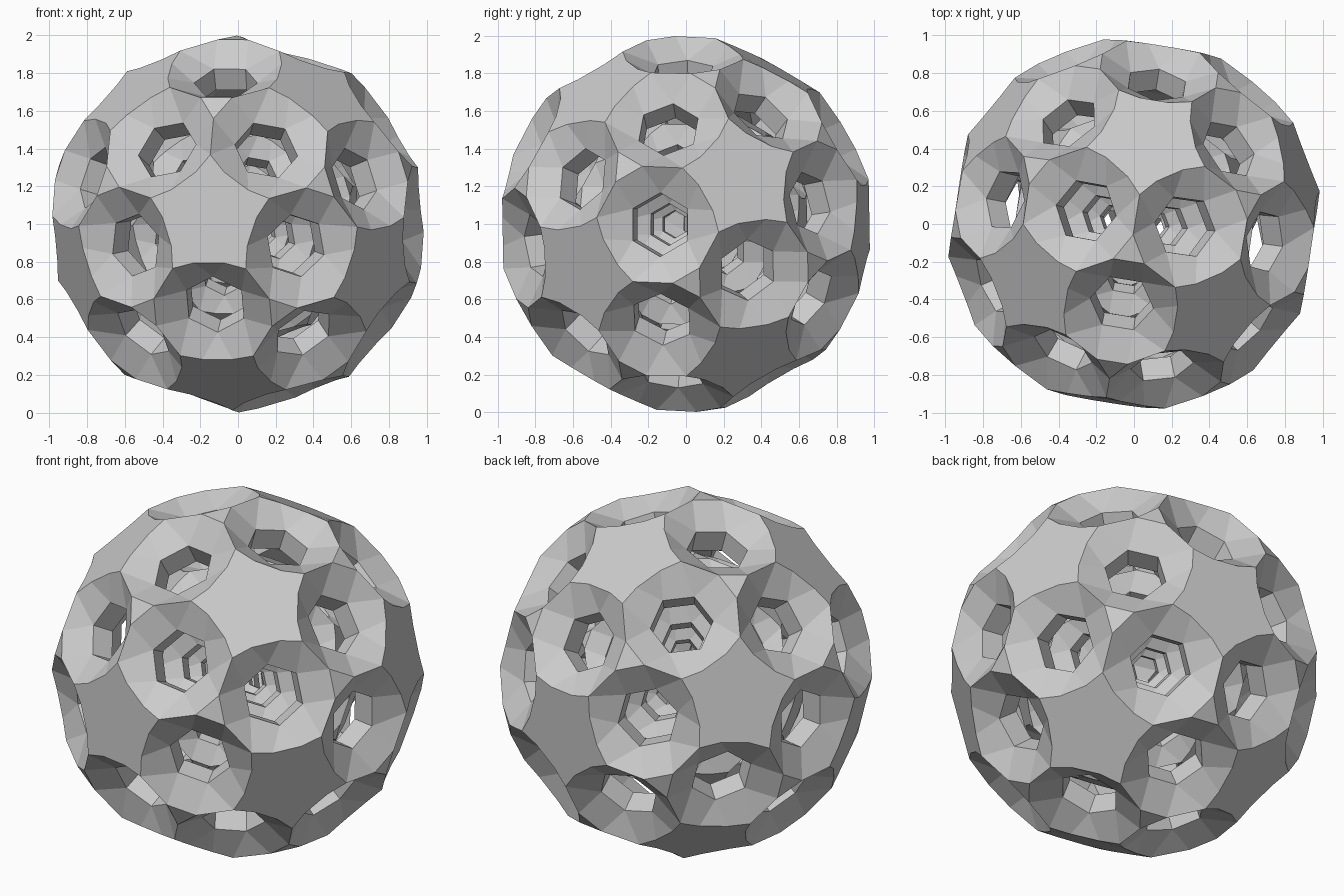
import bpy, bmesh, math
from mathutils import Vector

cube = bpy.data.objects.get("Cube")
if cube:
    bpy.data.objects.remove(cube, do_unlink=True)

grey = bpy.data.materials.new("light grey")
grey.use_nodes = True
grey.diffuse_color = (0.6, 0.6, 0.6, 1)
grey.node_tree.nodes["Principled BSDF"].inputs["Base Color"].default_value = (0.6, 0.6, 0.6, 1)

# Twelve star directions of a tilted dodecahedron, and its twenty corners
pole = Vector((0.455, -0.5, 0.737)).normalized()
side = Vector((-0.406, -0.853, -0.329))
side = (side - pole * side.dot(pole)).normalized()
cross = pole.cross(side)
stars = [pole]
for i in range(5):
    a = math.radians(72 * i)
    stars.append((pole + 2 * (side * math.cos(a) + cross * math.sin(a))).normalized())
stars += [-f for f in stars]


def adjacent(a, b):
    return 0.3 < a.dot(b) < 0.6


pairs = [(a, b) for i, a in enumerate(stars) for b in stars[i + 1:] if adjacent(a, b)]
corners = [(a + b + c).normalized() for a, b in pairs
           for c in stars[stars.index(b) + 1:] if adjacent(a, c) and adjacent(b, c)]

TIP = math.radians(19.5)      # star centre to star tip
NEAR = math.radians(5.5)      # corner to small triangle tip
FLAT = 0.948                  # distance of the flat stars
VALLEY = 0.24                 # star centre to the short edge between two arms
HALF = 0.08                   # half of that short edge


def toward(start, end, angle):
    """Unit vector turned from start to end by an angle."""
    across = (end - start * start.dot(end)).normalized()
    return start * math.cos(angle) + across * math.sin(angle)


def notch(star, hole, v, offset):
    out = (hole - star * star.dot(hole)).normalized()
    return star * FLAT + out * VALLEY + v * offset


def hexagon(bm, axis, u, v, dist, radius):
    angles = [math.radians(60 * i) for i in range(6)]
    return [bm.verts.new(axis * dist + (u * math.cos(t) + v * math.sin(t)) * radius)
            for t in angles]


def pierced_ball(name, size):
    bm = bmesh.new()
    owner = {}
    for a, b in pairs:
        axis = (a + b).normalized()
        u = (a - b).normalized()
        v = axis.cross(u)
        ends = sorted((c for c in corners if c.dot(axis) > 0.9), key=lambda c: -c.dot(v))
        t, s = ends[0], ends[-1]
        # Twelve-sided mouth, six-sided throat and inner opening
        mouth = [bm.verts.new(p) for p in (
            notch(a, axis, v, HALF), toward(a, t, TIP), toward(t, a, NEAR),
            toward(t, b, NEAR), toward(b, t, TIP), notch(b, axis, v, HALF),
            notch(b, axis, v, -HALF), toward(b, s, TIP), toward(s, b, NEAR),
            toward(s, a, NEAR), toward(a, s, TIP), notch(a, axis, v, -HALF))]
        throat = hexagon(bm, axis, u, v, 0.86, 0.17)
        inner = hexagon(bm, axis, u, v, 0.735, 0.165)
        for w in inner:
            owner[w] = axis
        # Funnel of alternating triangles and quads, then the throat wall
        for i in range(6):
            j = (i + 1) % 6
            m0, m1, m2 = (mouth[(2 * i + k) % 12] for k in (-1, 0, 1))
            bm.faces.new((m0, m1, throat[i]))
            bm.faces.new((m1, m2, throat[j], throat[i]))
            bm.faces.new((throat[i], throat[j], inner[j], inner[i]))
    # Inside wall, left open at the throats
    bmesh.ops.convex_hull(bm, input=list(owner))
    caps = [f for f in bm.faces
            if all(w in owner for w in f.verts) and len({id(owner[w]) for w in f.verts}) == 1]
    bmesh.ops.delete(bm, geom=caps, context="FACES")
    # Join the mouths and fill the stars and triangles between them
    bmesh.ops.remove_doubles(bm, verts=bm.verts[:], dist=0.002)
    bmesh.ops.holes_fill(bm, edges=[e for e in bm.edges if e.is_boundary], sides=0)
    bmesh.ops.dissolve_limit(bm, angle_limit=0.02, verts=bm.verts[:], edges=bm.edges[:])
    bmesh.ops.recalc_face_normals(bm, faces=bm.faces[:])
    bmesh.ops.scale(bm, vec=(size, size, size), verts=bm.verts[:])
    bmesh.ops.translate(bm, vec=(0, 0, 1), verts=bm.verts[:])
    mesh = bpy.data.meshes.new(name)
    bm.to_mesh(mesh)
    bm.free()
    mesh.materials.append(grey)
    obj = bpy.data.objects.new(name, mesh)
    bpy.context.scene.collection.objects.link(obj)


# Nested balls, one inside the other
pierced_ball("outer_ball", 1.0)
pierced_ball("middle_ball", 0.66)
pierced_ball("inner_ball", 0.435)
